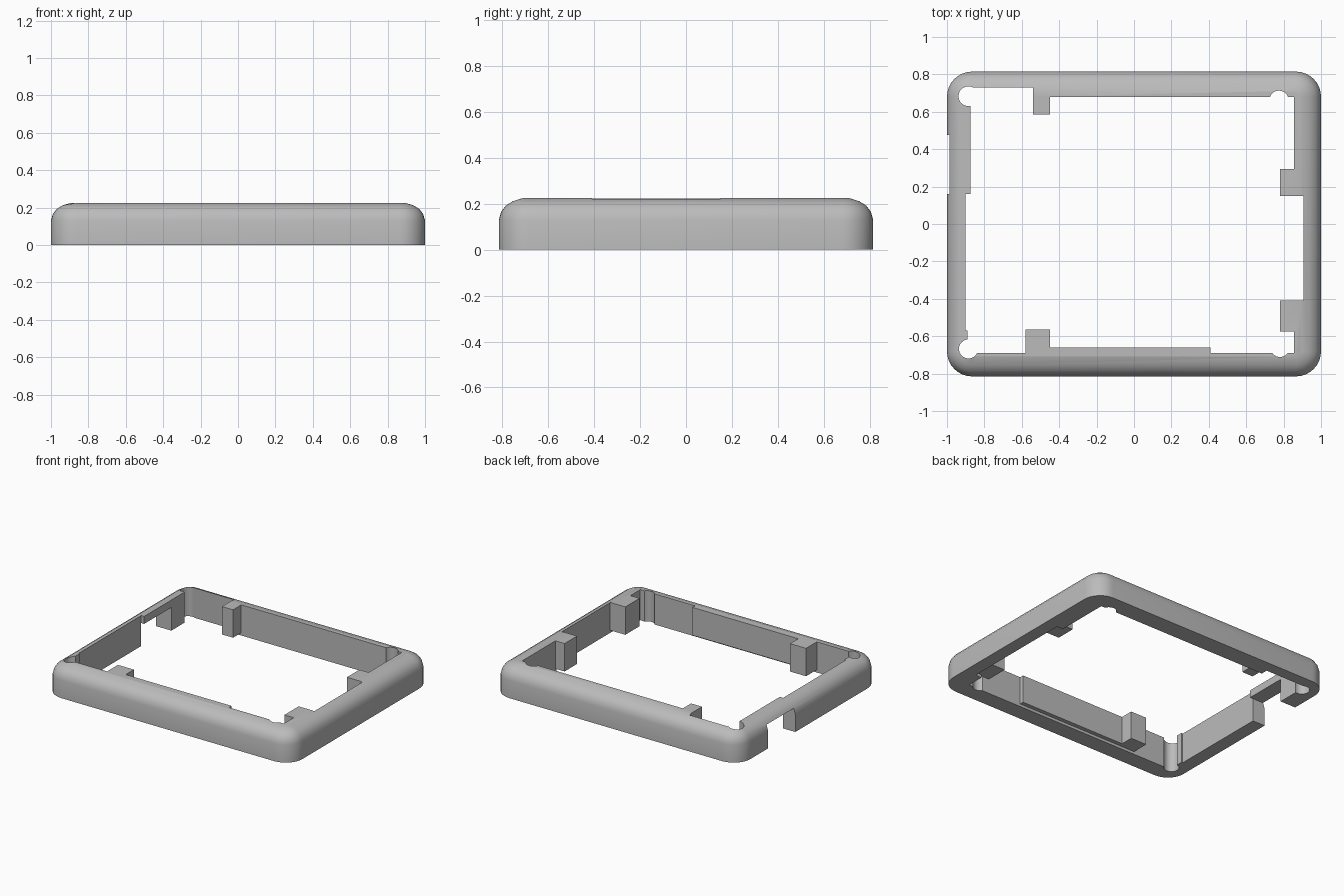
import bpy, bmesh
from math import sin, cos, pi, radians

cube = bpy.data.objects.get("Cube")
if cube:
    bpy.data.objects.remove(cube, do_unlink=True)

grey = bpy.data.materials.new("plain grey")
grey.use_nodes = True
grey.diffuse_color = (0.5, 0.5, 0.5, 1)
grey.node_tree.nodes["Principled BSDF"].inputs["Base Color"].default_value = (0.5, 0.5, 0.5, 1)

HALF_X, HALF_Y, HEIGHT = 1.0, 0.815, 0.225


def make_object(name, bm):
    bmesh.ops.recalc_face_normals(bm, faces=bm.faces)
    mesh = bpy.data.meshes.new(name)
    bm.to_mesh(mesh)
    bm.free()
    mesh.materials.append(grey)
    obj = bpy.data.objects.new(name, mesh)
    bpy.context.collection.objects.link(obj)
    return obj


def box(x0, x1, y0, y1, z0=-0.5, z1=0.5):
    bm = bmesh.new()
    bmesh.ops.create_cube(bm, size=1)
    for v in bm.verts:
        v.co = (x1 if v.co.x > 0 else x0, y1 if v.co.y > 0 else y0, z1 if v.co.z > 0 else z0)
    return make_object("cutter", bm)


def post(x, y, r):
    bm = bmesh.new()
    bmesh.ops.create_cone(bm, cap_ends=True, segments=32, radius1=r, radius2=r, depth=1.3)
    bmesh.ops.translate(bm, verts=bm.verts, vec=(x, y, 0))
    return make_object("cutter", bm)


def cut(target, cutter):
    mod = target.modifiers.new("cut", "BOOLEAN")
    mod.operation = "DIFFERENCE"
    mod.solver = "EXACT"
    mod.object = cutter
    bpy.context.view_layer.update()
    with bpy.context.temp_override(object=target, active_object=target):
        bpy.ops.object.modifier_apply(modifier=mod.name)
    bpy.data.objects.remove(cutter, do_unlink=True)


def rounded_ring(bm, inset, z, radius=0.135, steps=8):
    r = radius - inset
    ring = []
    for k, (sx, sy) in enumerate([(1, 1), (-1, 1), (-1, -1), (1, -1)]):
        for i in range(steps + 1):
            a = (k + i / steps) * pi / 2
            ring.append(bm.verts.new((sx * (HALF_X - radius) + r * cos(a),
                                      sy * (HALF_Y - radius) + r * sin(a), z)))
    return ring


# Outer shell with rounded corners and a softened top edge
bm = bmesh.new()
profile = [(0, 0), (0, 0.13), (0.01, 0.165), (0.03, 0.192), (0.06, 0.211), (0.105, HEIGHT)]
rings = [rounded_ring(bm, inset, z) for inset, z in profile]
for low, high in zip(rings, rings[1:]):
    for i in range(len(low)):
        j = (i + 1) % len(low)
        bm.faces.new((low[i], low[j], high[j], high[i]))
bm.faces.new(rings[0])
bm.faces.new(rings[-1])
frame = make_object("bezel_frame", bm)

# Central opening, leaving material for tabs and thicker wall sections
opening = box(-0.9, 0.905, -0.69, 0.68)
LIFT = 0.02
kept = [
    (-0.58, -0.45, -0.8, -0.565, LIFT),   # front tab
    (-0.54, -0.45, 0.585, 0.8, LIFT),     # back tab
    (0.78, 1.0, 0.15, 0.295, LIFT),       # side tab, rear
    (0.78, 1.0, -0.575, -0.41, LIFT),     # side tab, front
    (-0.46, 0.41, -0.8, -0.66, LIFT),     # thick front wall
    (0.855, 1.0, 0.28, 0.8, -0.7),        # thick rear corner
    (0.855, 1.0, -0.8, -0.56, -0.7),      # thick front corner
    (-1.0, -0.875, 0.16, 0.8, -0.7),      # thick wall beside the notch
    (-1.0, -0.89, -0.8, -0.57, -0.7),     # small step
]
for x0, x1, y0, y1, z0 in kept:
    cut(opening, box(x0, x1, y0, y1, z0, 0.7))
cut(frame, opening)

# Recess in the back wall
cut(frame, box(-0.875, -0.54, 0.5, 0.73, -0.55, 0.55))

# Screw clearances in the corners
for x, y, r in [(-0.885, 0.683, 0.053), (0.775, 0.662, 0.051),
                (-0.885, -0.668, 0.051), (0.78, -0.66, 0.051)]:
    cut(frame, post(x, y, r))

# Cable notch under the side wall
cut(frame, box(-1.2, -0.8, 0.16, 0.476, -0.6, 0.17))

bpy.ops.object.select_all(action="DESELECT")
frame.select_set(True)
bpy.context.view_layer.objects.active = frame
bpy.ops.object.shade_smooth_by_angle(angle=radians(30))
